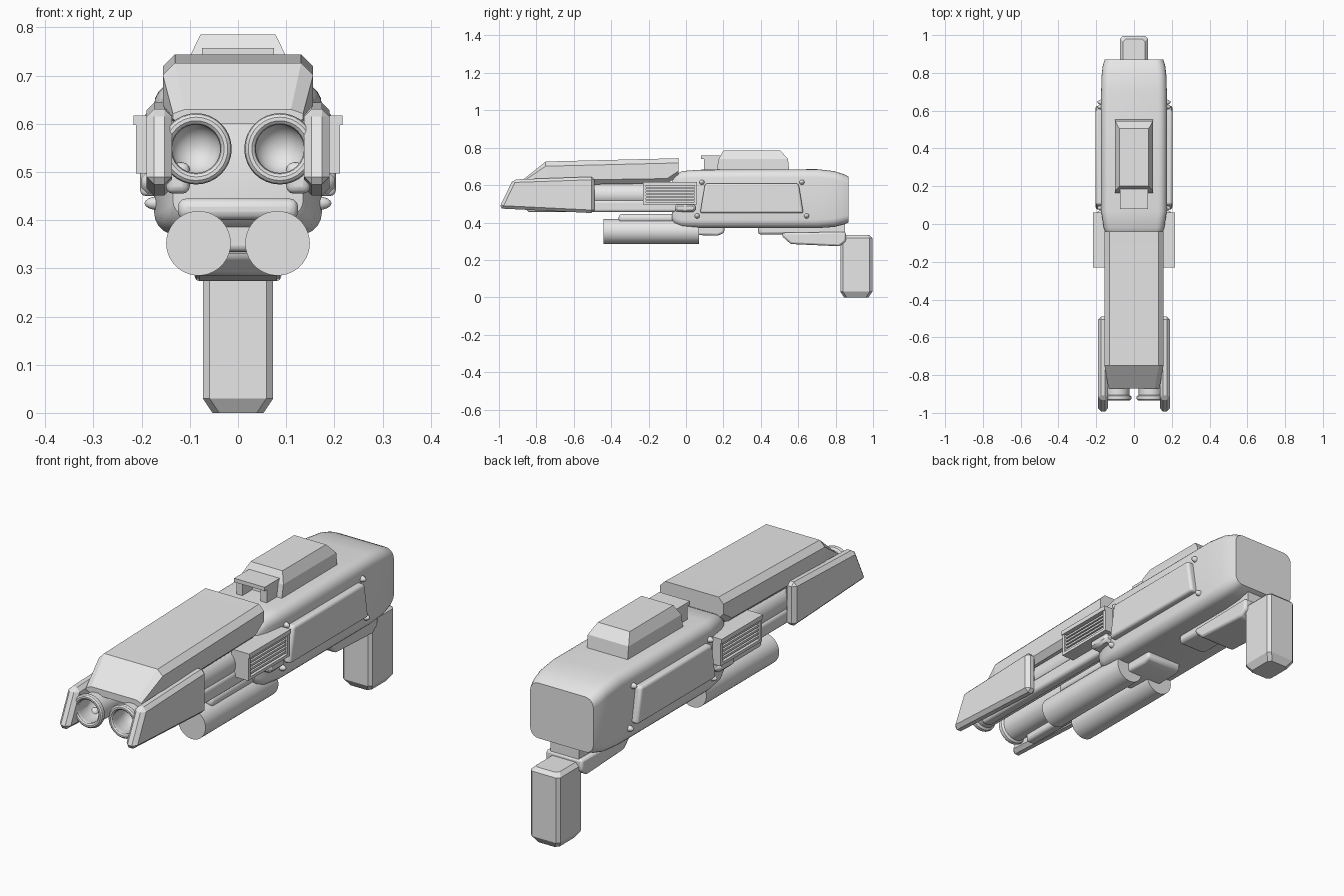
import bpy, bmesh, math
from mathutils import Vector

cube = bpy.data.objects.get("Cube")
if cube:
    bpy.data.objects.remove(cube, do_unlink=True)

grey = bpy.data.materials.new("light_grey")
grey.use_nodes = True
grey.diffuse_color = (0.8, 0.8, 0.8, 1)
grey.node_tree.nodes["Principled BSDF"].inputs["Base Color"].default_value = (0.8, 0.8, 0.8, 1)


def finish(name, bm, bevel=0, segments=1, smooth=True):
    bmesh.ops.recalc_face_normals(bm, faces=bm.faces)
    mesh = bpy.data.meshes.new(name)
    bm.to_mesh(mesh)
    bm.free()
    mesh.materials.append(grey)
    ob = bpy.data.objects.new(name, mesh)
    bpy.context.collection.objects.link(ob)
    if bevel:
        mod = ob.modifiers.new("Bevel", "BEVEL")
        mod.width, mod.segments = bevel, segments
        mod.limit_method = "ANGLE"
        mod.angle_limit = math.radians(25)
    if smooth:
        bpy.ops.object.select_all(action="DESELECT")
        ob.select_set(True)
        bpy.context.view_layer.objects.active = ob
        bpy.ops.object.shade_smooth_by_angle(angle=math.radians(32))
    return ob


def loft(name, rings, bevel=0, segments=1, smooth=True):
    """Skin a row of matching rings and cap both ends."""
    bm = bmesh.new()
    rows = [[bm.verts.new(p) for p in ring] for ring in rings]
    n = len(rows[0])
    for a, b in zip(rows, rows[1:]):
        for i in range(n):
            j = (i + 1) % n
            bm.faces.new((a[i], a[j], b[j], b[i]))
    bm.faces.new(rows[0])
    bm.faces.new(rows[-1])
    return finish(name, bm, bevel, segments, smooth)


def box(name, x, y, z, bevel=0, segments=1):
    ring = lambda h: [(x[0], y[0], h), (x[1], y[0], h), (x[1], y[1], h), (x[0], y[1], h)]
    return loft(name, [ring(z[0]), ring(z[1])], bevel, segments)


def plate(name, x, outline, bevel=0, segments=1, smooth=True):
    """Side outline in y, z pushed across x."""
    return loft(name, [[(h, y, z) for y, z in outline] for h in x], bevel, segments, smooth)


def lathe(name, cx, cz, profile, sides=32):
    """Turn radius, y pairs about a line along y."""
    turns = [math.tau * i / sides for i in range(sides)]
    return loft(name, [[(cx + r * math.cos(t), y, cz + r * math.sin(t)) for t in turns]
                       for r, y in profile])


def rounded_section(y, w, lo, hi, r, steps=5):
    pts = []
    for k, (sx, z) in enumerate(((1, hi - r), (-1, hi - r), (-1, lo + r), (1, lo + r))):
        for i in range(steps + 1):
            t = math.pi / 2 * (k + i / steps)
            pts.append((sx * (w - r) + r * math.cos(t), y, z + r * math.sin(t)))
    return pts


# Main body
loft("body", [rounded_section(*s) for s in (
    (-0.075, 0.135, 0.41, 0.63, 0.03), (-0.06, 0.145, 0.39, 0.655, 0.035),
    (-0.02, 0.16, 0.375, 0.675, 0.04), (0.07, 0.174, 0.37, 0.682, 0.045),
    (0.7, 0.174, 0.37, 0.685, 0.045), (0.79, 0.171, 0.376, 0.675, 0.045),
    (0.84, 0.165, 0.388, 0.66, 0.045), (0.87, 0.155, 0.40, 0.645, 0.04))])


# Barrel cover: chamfered section, sloped nose
def cover_section(y, w, lo, hi):
    c = min(0.025, (hi - lo) * 0.3)
    half = [(w - 0.025, lo), (w, lo + c), (w, hi - c), (w - 0.025, hi)]
    return [(x, y, z) for x, z in half] + [(-x, y, z) for x, z in reversed(half)]


loft("barrel_cover", [cover_section(*s) for s in (
    (-0.87, 0.135, 0.60, 0.63), (-0.75, 0.156, 0.60, 0.726),
    (-0.1, 0.156, 0.61, 0.742), (-0.04, 0.156, 0.65, 0.744))], smooth=False)


# Raised sight housing and the small bridge ahead of it
def rect(x, y0, y1, z):
    return [(-x, y0, z), (x, y0, z), (x, y1, z), (-x, y1, z)]


loft("sight_housing", [rect(0.1, 0.16, 0.555, 0.66), rect(0.1, 0.175, 0.545, 0.74),
                       rect(0.078, 0.2, 0.505, 0.785)], smooth=False)
box("bridge_top", (-0.075, 0.075), (0.08, 0.22), (0.74, 0.757))
for s in (-1, 1):
    box("bridge_leg", sorted((s * 0.045, s * 0.075)), (0.095, 0.2), (0.67, 0.745))

# Paired parts on both sides
for s, side in ((1, "left"), (-1, "right")):
    span = lambda a, b: sorted((s * a, s * b))

    # Barrel with rolled rim and bowl-shaped bore
    profile = [(0.062, -0.03), (0.062, -0.905)]
    profile += [(0.062 + 0.012 * math.cos(t), -0.92 + 0.014 * math.sin(t))
                for t in [math.pi * (0.2 - i / 7 * 1.4) for i in range(8)]]
    profile += [(0.053 * math.cos(t), -0.86 + 0.053 * math.sin(t))
                for t in [math.pi / 2 * i / 6.2 for i in range(7)]]
    lathe(side + "_barrel", s * 0.087, 0.548, profile)
    box(side + "_barrel_rail", span(0.10, 0.15), (-0.85, 0), (0.455, 0.52), 0.015, 3)

    # Nose guard
    plate(side + "_nose_guard", span(0.137, 0.19),
          [(-1, 0.475), (-0.925, 0.63), (-0.49, 0.645), (-0.49, 0.45)], 0.016, 1, False)

    # Lower tube
    lathe(side + "_lower_tube", s * 0.082, 0.352, [(0.067, -0.44), (0.067, 0.07)], 40)

    # Louvred vent
    y0, y1 = -0.23, 0.06
    box(side + "_vent_back", span(0.13, 0.192), (y0, y1), (0.50, 0.61))
    box(side + "_vent_top", span(0.13, 0.217), (y0, y1), (0.597, 0.617))
    box(side + "_vent_bottom", span(0.13, 0.212), (y0, y1), (0.497, 0.51))
    for y in (y0, y1 - 0.015):
        box(side + "_vent_end", span(0.13, 0.212), (y, y + 0.015), (0.497, 0.61))
    for i in range(5):
        z = 0.515 + i * 0.0165
        box(side + "_vent_slat", span(0.18, 0.205), (y0, y1), (z, z + 0.009))
    box(side + "_vent_bracket", span(0.12, 0.2), (-0.06, 0.05), (0.455, 0.5), 0.012)

    # Side panel and its corner screws
    plate(side + "_side_panel", span(0.16, 0.203),
          [(0.075, 0.45), (0.102, 0.608), (0.602, 0.608), (0.628, 0.45)], 0.012, 3)
    for y, z in ((0.085, 0.615), (0.62, 0.615), (0.06, 0.435), (0.645, 0.435)):
        bm = bmesh.new()
        bmesh.ops.create_uvsphere(bm, u_segments=16, v_segments=8, radius=0.014)
        bmesh.ops.scale(bm, vec=(2, 1, 1), verts=bm.verts)
        bmesh.ops.translate(bm, vec=Vector((s * 0.166, y, z)), verts=bm.verts)
        finish(side + "_screw", bm)

# Underside: tube mount, foot and guard blocks
box("tube_mount", (-0.125, 0.125), (-0.36, 0), (0.40, 0.445), 0.018, 3)
plate("tube_rear_block", (-0.09, 0.09),
      [(-0.05, 0.335), (0.17, 0.33), (0.205, 0.345), (0.205, 0.40), (-0.05, 0.40)], 0.012, 3)
box("belly_block", (-0.07, 0.07), (0.385, 0.6), (0.335, 0.40), 0.015, 2)
plate("rear_block", (-0.09, 0.09),
      [(0.515, 0.325), (0.56, 0.285), (0.82, 0.273), (0.855, 0.30), (0.855, 0.35), (0.515, 0.345)],
      0.014, 2)
box("grip_neck", (-0.07, 0.07), (0.58, 0.85), (0.30, 0.42))


# Grip: chamfered column with tapered foot and top
def grip_ring(z, inset):
    x, a, b, c = 0.073 - inset, 0.825 + inset, 0.996 - inset, 0.014
    return [(-x + c, a, z), (x - c, a, z), (x, a + c, z), (x, b - c, z),
            (x - c, b, z), (-x + c, b, z), (-x, b - c, z), (-x, a + c, z)]


loft("grip", [grip_ring(z, i) for z, i in (
    (0, 0.02), (0.03, 0), (0.318, 0), (0.334, 0.016))], smooth=False)
